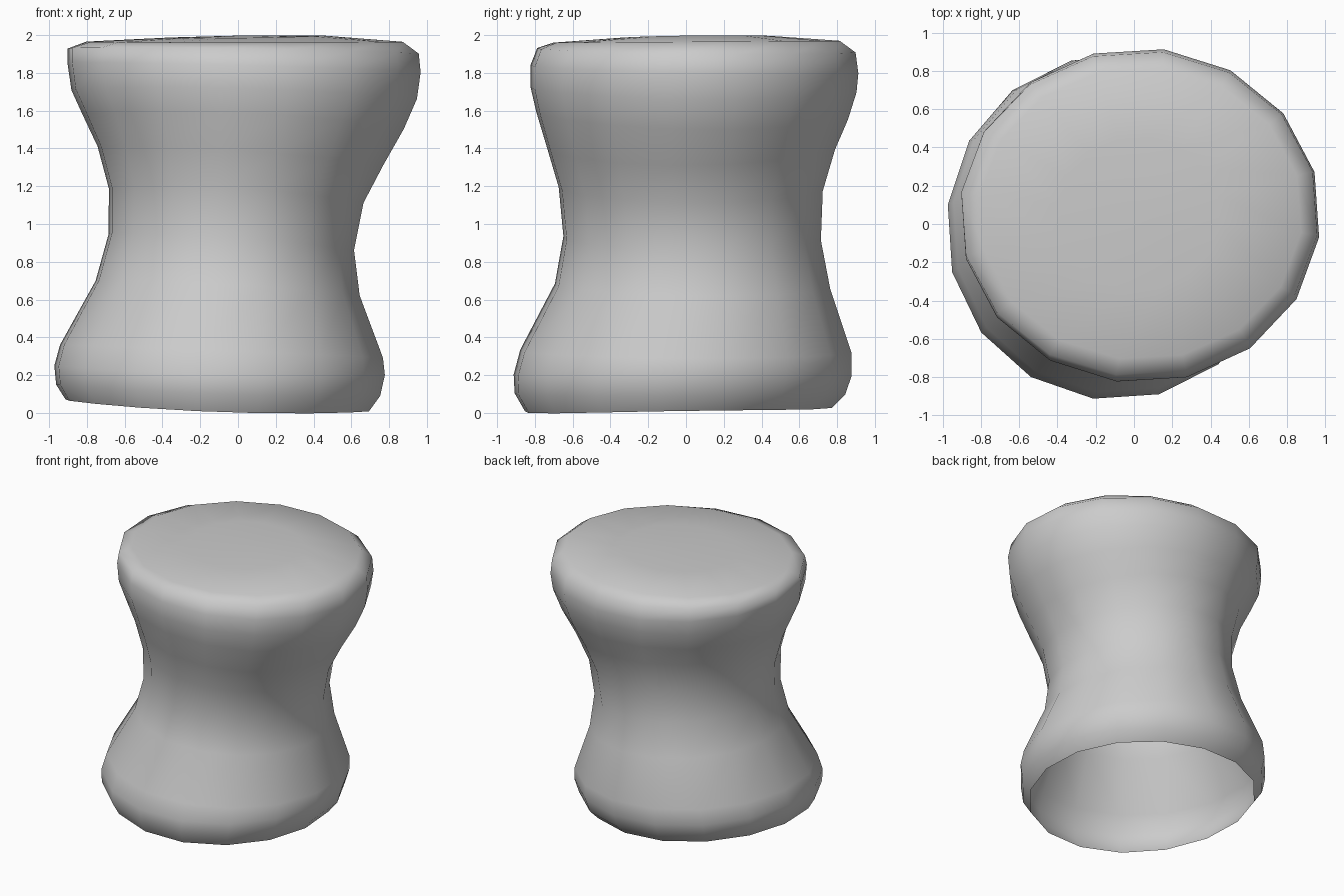
import bpy
import bmesh
from math import cos, sin, tau, radians

cube = bpy.data.objects.get("Cube")
if cube:
    bpy.data.objects.remove(cube, do_unlink=True)

SIDES = 16
PHASE = radians(-7.5)

# Leaning waisted profile on each of the four sides: (distance, height)
left_profile = [(-.92, .07), (-.97, .15), (-.98, .25), (-.95, .36), (-.76, .7), (-.69, .95), (-.69, 1.19),
                (-.75, 1.41), (-.83, 1.58), (-.89, 1.71), (-.91, 1.85), (-.91, 1.93), (-.81, 1.965), (-.4, 1.985)]
right_profile = [(.7, .01), (.76, .09), (.785, .2), (.775, .29), (.65, .62), (.62, .86), (.67, 1.11),
                 (.775, 1.31), (.885, 1.5), (.955, 1.66), (.975, 1.8), (.965, 1.9), (.88, 1.965), (.45, 1.998)]
front_profile = [(-.86, .005), (-.915, .1), (-.92, .2), (-.885, .33), (-.7, .68), (-.655, .93), (-.68, 1.19),
                 (-.74, 1.39), (-.8, 1.59), (-.83, 1.72), (-.83, 1.84), (-.795, 1.93), (-.71, 1.96), (-.35, 1.985)]
back_profile = [(.78, .03), (.85, .1), (.885, .2), (.885, .32), (.77, .66), (.72, .92), (.73, 1.18),
                (.795, 1.4), (.865, 1.56), (.91, 1.7), (.92, 1.8), (.905, 1.91), (.82, 1.97), (.45, 1.995)]


def middle_and_half(low, high):
    return (low + high) / 2, (high - low) / 2


def ring_points(left, right, front, back):
    """Tilted, gently bent ellipse through four side points."""
    centre_x, radius_x = middle_and_half(left[0], right[0])
    centre_y, radius_y = middle_and_half(front[0], back[0])
    height_x, tilt_x = middle_and_half(left[1], right[1])
    height_y, tilt_y = middle_and_half(front[1], back[1])
    for step in range(SIDES):
        angle = PHASE + tau * step / SIDES
        c, s = cos(angle), sin(angle)
        height = height_x * c * c + height_y * s * s + tilt_x * c + tilt_y * s
        yield centre_x + radius_x * c, centre_y + radius_y * s, height


# Smooth shell, open underneath and closed by a shallow domed top
bm = bmesh.new()
rings = [[bm.verts.new(point) for point in ring_points(*sides)]
         for sides in zip(left_profile, right_profile, front_profile, back_profile)]
for lower, upper in zip(rings, rings[1:]):
    for i in range(SIDES):
        j = (i + 1) % SIDES
        bm.faces.new((lower[i], lower[j], upper[j], upper[i]))
crown = bm.verts.new((.02, .05, 1.998))
for i in range(SIDES):
    bm.faces.new((rings[-1][i], rings[-1][(i + 1) % SIDES], crown))
for face in bm.faces:
    face.smooth = True

mesh = bpy.data.meshes.new("waisted_stool")
bm.to_mesh(mesh)
bm.free()
stool = bpy.data.objects.new("waisted_stool", mesh)
bpy.context.collection.objects.link(stool)

# Plain grey finish
grey = bpy.data.materials.new("plain_grey")
grey.use_nodes = True
colour = (.6, .6, .6, 1)
grey.diffuse_color = colour
grey.node_tree.nodes["Principled BSDF"].inputs["Base Color"].default_value = colour
mesh.materials.append(grey)
